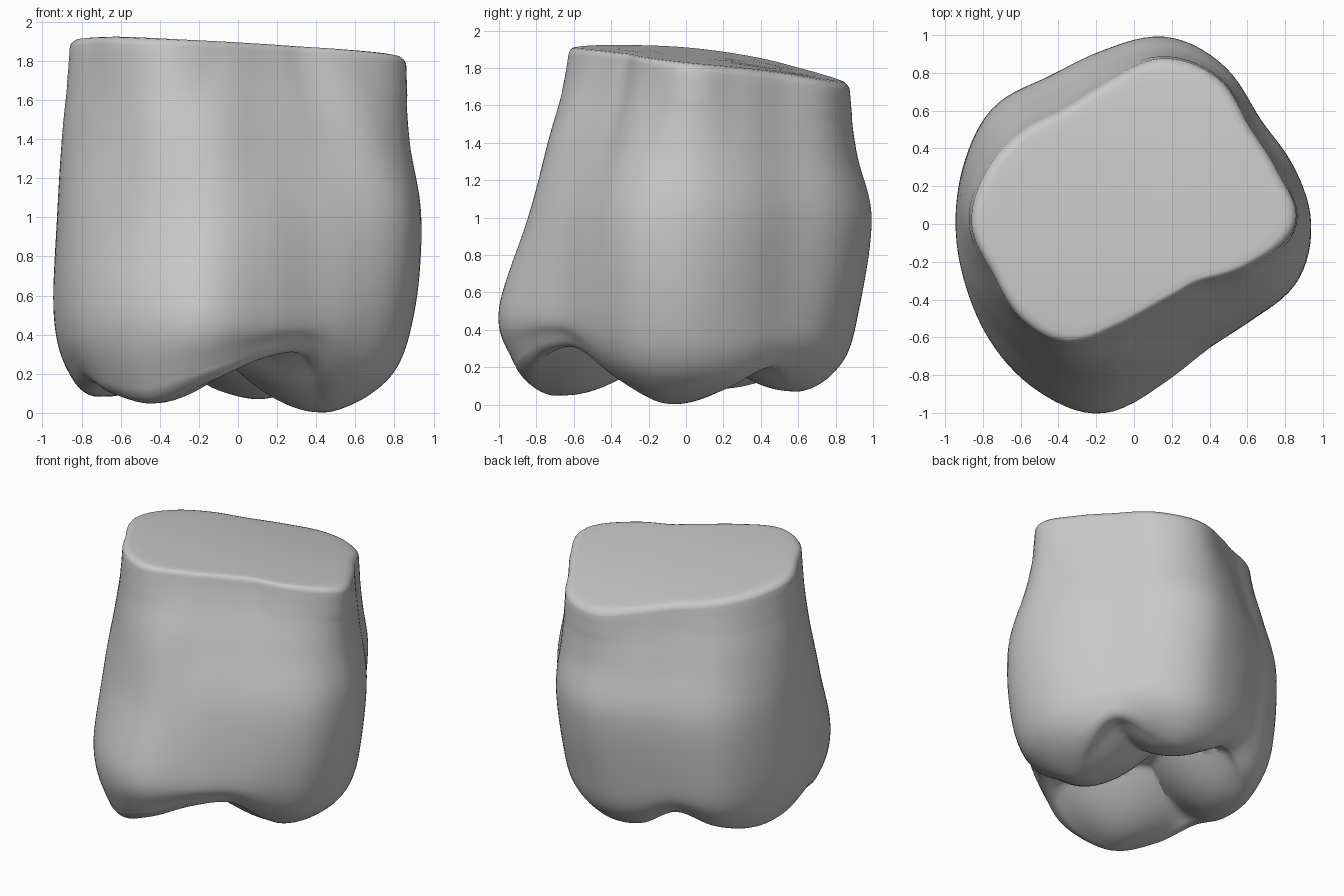
import bpy, bmesh, math

default = bpy.data.objects.get("Cube")
if default:
    bpy.data.objects.remove(default, do_unlink=True)

SEGMENTS = 120
STEPS = 12
CHEW_RINGS = 30
BELLY_Z, RIM_Z = 1.0, .52

# Outline radii every 20 degrees, counter-clockwise from +x
NECK = [.855, .81, .80, .89, .89, .77, .715, .77, .83,
        .86, .79, .78, .725, .56, .465, .44, .475, .65]
UPPER = [.88, .845, .83, .92, .93, .85, .80, .87, .89,
         .90, .85, .82, .815, .73, .61, .575, .62, .78]
BELLY = [.94, .90, .87, .965, 1.01, .935, .90, .965, .95,
         .925, .92, .90, .89, .86, .76, .71, .77, .91]
RIM = [.905, .86, .83, .90, .94, .89, .87, .95, .95,
       .945, .95, .985, 1.02, 1.02, .86, .77, .80, .89]

# Ridge that links the cusp tips: radius and height at the same angles
RIDGE = [.48, .60, .69, .60, .61, .65, .66, .73, .74,
         .73, .75, .80, .83, .83, .73, .64, .53, .47]
RIDGE_Z = [.01, .08, .20, .12, .07, .12, .24, .15, .09,
           .09, .15, .09, .05, .16, .28, .30, .13, .02]

# Cusp tips: x, y, z
CUSPS = [(.46, -.07, 0), (-.47, -.67, .05), (.16, .6, .07), (-.73, .15, .08)]


def spline(a, b, c, d, t):
    """Catmull-Rom value between b and c."""
    return b + t / 2 * (c - a + t * (2 * a - 5 * b + 4 * c - d + t * (3 * (b - c) + d - a)))


def around(table, angle):
    """Smooth periodic lookup in an angle table."""
    n = len(table)
    u = angle / math.tau * n
    i = int(u)
    return spline(*(table[(i + k) % n] for k in (-1, 0, 1, 2)), u - i)


def polar(r, angle):
    return r * math.cos(angle), r * math.sin(angle)


def neck_z(x, y):
    return 1.87 - .05 * x - .09 * y - .08 * y * y


def chew_z(x, y):
    """Rounded cusp lobes that meet in fissures."""
    return min(.38, min(z + (x - cx) ** 2 + (y - cy) ** 2 for cx, cy, z in CUSPS))


def wall_profile(angle):
    """Radius and height points from the neck edge down to the ridge."""
    neck, upper, belly, rim, ridge, low = (
        around(t, angle) for t in (NECK, UPPER, BELLY, RIM, RIDGE, RIDGE_Z))
    top = neck_z(*polar(neck, angle)) - .04
    keys = [
        (2 * neck - upper, 2 * top - BELLY_Z),
        (neck, top),
        (upper, (top + BELLY_Z) / 2),
        (belly, BELLY_Z),
        (rim, RIM_Z),
        (ridge + .71 * (rim - ridge), RIM_Z - .66 * (RIM_Z - low)),
        (ridge, low),
        (ridge * .6, low + .1),
    ]
    return [[spline(*(keys[i + m][axis] for m in (-1, 0, 1, 2)), k / STEPS)
             for axis in (0, 1)]
            for i in range(1, len(keys) - 2) for k in range(STEPS)]


bm = bmesh.new()
columns = []
for i in range(SEGMENTS):
    angle = math.tau * i / SEGMENTS
    column = []
    # Flat neck surface with a narrow rounded edge
    for s in (.3, .6, .85, .93, .965, .985, .996):
        x, y = polar(around(NECK, angle) * s, angle)
        drop = .035 * max(0, (s - .93) / .07) ** 3
        column.append(bm.verts.new((x, y, neck_z(x, y) - drop)))
    # Wall and outer side of the cusps
    for r, z in wall_profile(angle):
        column.append(bm.verts.new((*polar(r, angle), z)))
    # Chewing surface inside the ridge
    ridge, low = around(RIDGE, angle), around(RIDGE_Z, angle)
    for k in range(CHEW_RINGS):
        s = 1 - k / CHEW_RINGS
        x, y = polar(ridge * s, angle)
        h = chew_z(x, y)
        column.append(bm.verts.new((x, y, h + (low - h) * s ** 5)))
    columns.append(column)

# Skin the columns and close both ends
top_centre = bm.verts.new((0, 0, neck_z(0, 0)))
pit_centre = bm.verts.new((0, 0, chew_z(0, 0)))
for left, right in zip(columns, columns[1:] + columns[:1]):
    for k in range(len(left) - 1):
        bm.faces.new((left[k], left[k + 1], right[k + 1], right[k]))
    bm.faces.new((top_centre, left[0], right[0]))
    bm.faces.new((pit_centre, right[-1], left[-1]))

# Even out the wall below the neck edge
wall = [v for column in columns for v in column[12:60]]
for _ in range(4):
    bmesh.ops.smooth_vert(bm, verts=wall, factor=.5,
                          use_axis_x=True, use_axis_y=True, use_axis_z=True)
bmesh.ops.recalc_face_normals(bm, faces=bm.faces)

mesh = bpy.data.meshes.new("tooth_crown")
bm.to_mesh(mesh)
bm.free()
crown = bpy.data.objects.new("tooth_crown", mesh)
bpy.context.collection.objects.link(crown)

# Plain grey surface
grey = bpy.data.materials.new("plain_grey")
grey.use_nodes = True
colour = (.58, .58, .58, 1)
grey.diffuse_color = colour
grey.node_tree.nodes["Principled BSDF"].inputs["Base Color"].default_value = colour
mesh.materials.append(grey)

bpy.ops.object.select_all(action='DESELECT')
crown.select_set(True)
bpy.context.view_layer.objects.active = crown
bpy.ops.object.shade_smooth_by_angle(angle=math.radians(50))
